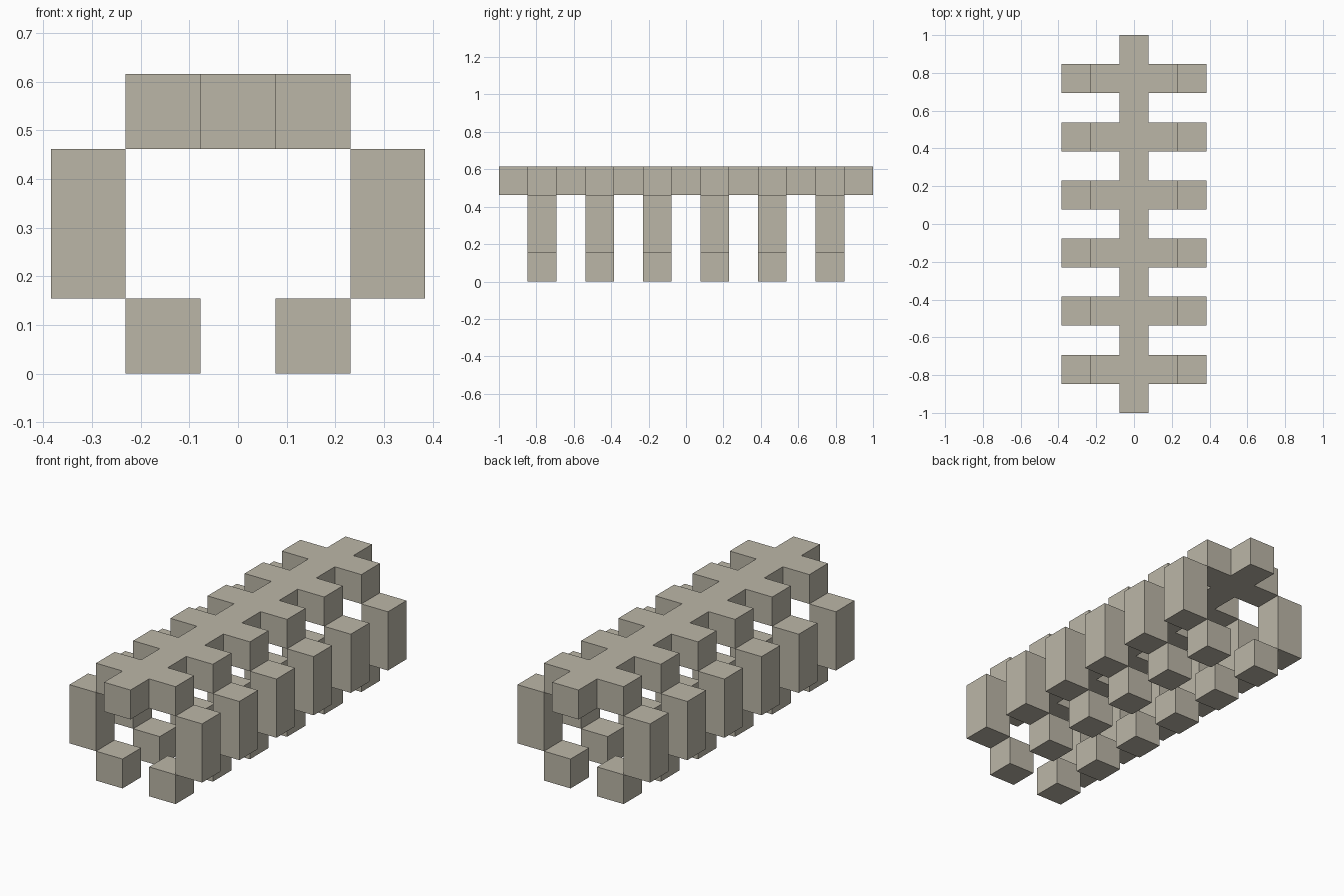
import bpy
import bmesh

U = 2 / 13                          # one block
RIB_ROWS = range(-5, 6, 2)          # rib centres along y, in blocks

cube = bpy.data.objects.get("Cube")
if cube:
    bpy.data.objects.remove(cube, do_unlink=True)

bone = bpy.data.materials.new("bone")
bone.use_nodes = True
colour = (0.50, 0.47, 0.39, 1)
bone.diffuse_color = colour
bsdf = next(n for n in bone.node_tree.nodes if n.type == 'BSDF_PRINCIPLED')
bsdf.inputs["Base Color"].default_value = colour
bsdf.inputs["Roughness"].default_value = 0.9


def finish(bm, name):
    bmesh.ops.recalc_face_normals(bm, faces=bm.faces)
    mesh = bpy.data.meshes.new(name)
    bm.to_mesh(mesh)
    bm.free()
    mesh.materials.append(bone)
    obj = bpy.data.objects.new(name, mesh)
    bpy.context.collection.objects.link(obj)


def block(name, x, y, z, height):
    """Block one unit wide and deep, centred at x, y with its base at z."""
    bm = bmesh.new()
    bmesh.ops.create_cube(bm, size=U)
    for v in bm.verts:
        v.co.z = (v.co.z / U + 0.5) * height * U + z * U
        v.co.x += x * U
        v.co.y += y * U
    finish(bm, name)


# Spine with the rib roots: one outline, extruded upwards
side = [(0.5, -6.5)]
for row in RIB_ROWS:
    side += [(0.5, row - 0.5), (1.5, row - 0.5), (1.5, row + 0.5), (0.5, row + 0.5)]
side.append((0.5, 6.5))
outline = side + [(-x, y) for x, y in reversed(side)]

bm = bmesh.new()
base = bm.faces.new([bm.verts.new((x * U, y * U, 3 * U)) for x, y in outline])
top = bmesh.ops.extrude_face_region(bm, geom=[base], use_keep_orig=True)["geom"]
bmesh.ops.translate(bm, vec=(0, 0, U),
                    verts=[g for g in top if isinstance(g, bmesh.types.BMVert)])
finish(bm, "spine")

# Rib sides and inturned rib tips, mirrored left and right
for number, row in enumerate(RIB_ROWS, 1):
    for label, s in (("left", 1), ("right", -1)):
        block(f"{label}_rib_side_{number}", s * 2, row, 1, 2)
        block(f"{label}_rib_tip_{number}", s, row, 0, 1)
